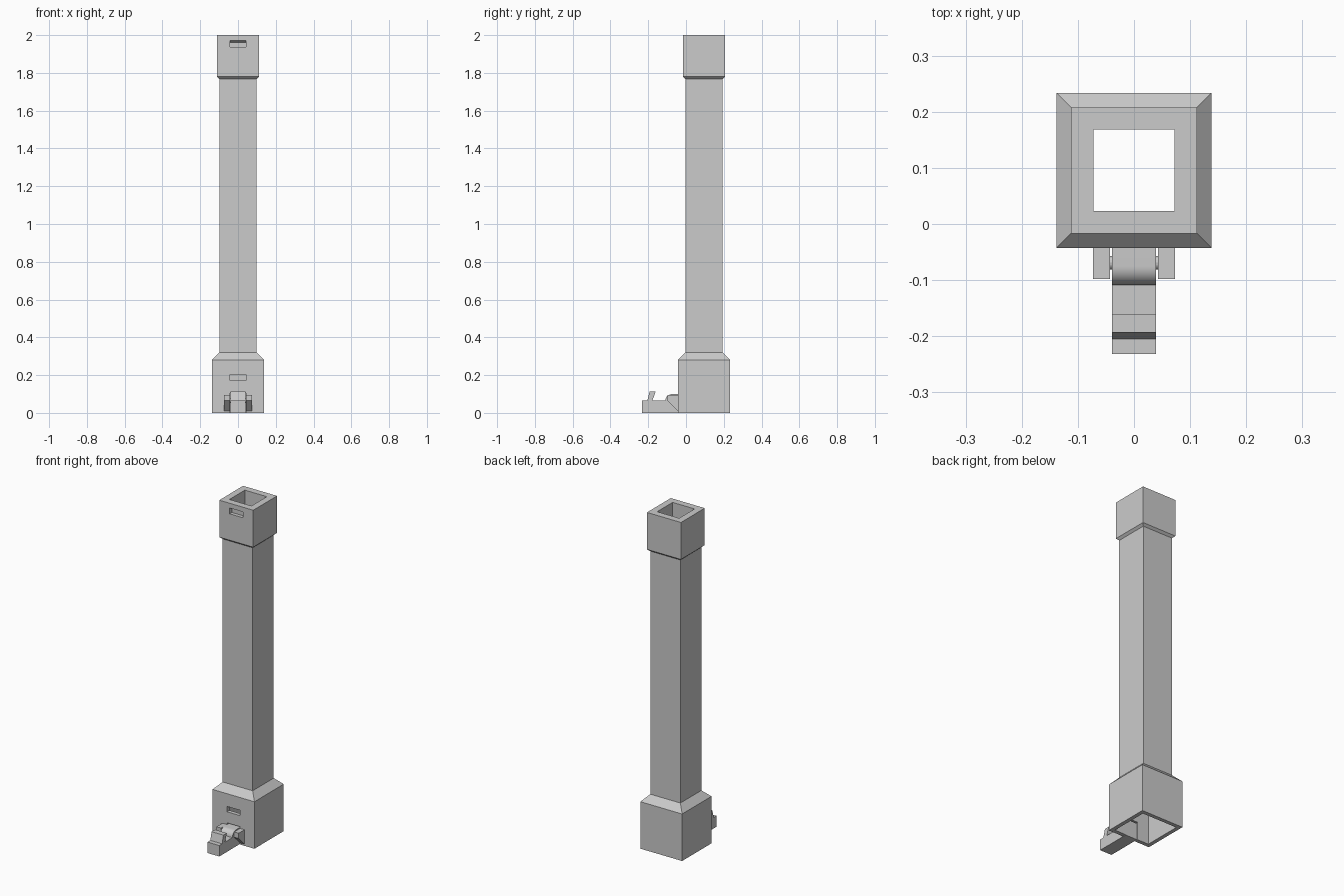
import bpy, bmesh, math

if "Cube" in bpy.data.objects:
    bpy.data.objects.remove(bpy.data.objects["Cube"])

CY = 0.0955  # tube axis in y
grey = bpy.data.materials.new("plain_grey")
grey.diffuse_color = (0.6, 0.6, 0.6, 1)
grey.use_nodes = True
grey.node_tree.nodes["Principled BSDF"].inputs["Base Color"].default_value = grey.diffuse_color


def make(name, bm):
    bmesh.ops.recalc_face_normals(bm, faces=bm.faces)
    me = bpy.data.meshes.new(name)
    bm.to_mesh(me)
    bm.free()
    ob = bpy.data.objects.new(name, me)
    bpy.context.collection.objects.link(ob)
    me.materials.append(grey)
    return ob


def square_lathe(name, profile):
    """Sweep a closed (half width, z) profile round a square."""
    bm = bmesh.new()
    rings = [[bm.verts.new((sx * h, CY + sy * h, z))
              for sx, sy in ((-1, -1), (1, -1), (1, 1), (-1, 1))]
             for h, z in profile]
    for a, b in zip(rings, rings[1:] + rings[:1]):
        for i in range(4):
            j = (i + 1) % 4
            bm.faces.new((a[i], a[j], b[j], b[i]))
    return make(name, bm)


def side_extrude(name, profile, x0, x1):
    """Extrude a (y, z) outline from x0 to x1."""
    bm = bmesh.new()
    f = bm.faces.new([bm.verts.new((x0, y, z)) for y, z in profile])
    ext = bmesh.ops.extrude_face_region(bm, geom=[f])["geom"]
    bmesh.ops.translate(bm, vec=(x1 - x0, 0, 0),
                        verts=[v for v in ext if isinstance(v, bmesh.types.BMVert)])
    return make(name, bm)


def cut(ob, name, profile, half_x):
    cutter = side_extrude(name, profile, -half_x, half_x)
    cutter.hide_render = True
    cutter.hide_set(True)
    m = ob.modifiers.new(name, "BOOLEAN")
    m.operation, m.solver, m.object = "DIFFERENCE", "EXACT", cutter


# Hollow square tube with flared socket base and top collar
tube = square_lathe("tube_body", [
    (0.138, 0), (0.138, 0.28), (0.099, 0.32), (0.099, 1.768), (0.112, 1.78),
    (0.112, 2), (0.0725, 2), (0.0725, 0.27), (0.115, 0.23), (0.115, 0)])

# Catch notch in the collar, window and lever opening in the base
cut(tube, "collar_notch_cutter",
    [(-0.05, 1.937), (0.005, 1.937), (0.005, 1.96), (-0.017, 1.972), (-0.05, 1.972)], 0.043)
cut(tube, "base_window_cutter",
    [(-0.06, 0.172), (0, 0.172), (0, 0.204), (-0.06, 0.204)], 0.043)
cut(tube, "lever_opening_cutter",
    [(-0.06, -0.02), (0, -0.02), (0, 0.106), (-0.06, 0.106)], 0.042)

# Latch lever with hook and rounded pivot hump
PY, PZ, R = -0.075, 0.065, 0.034
hump = [(PY - R * math.cos(a), PZ + R * math.sin(a))
        for a in (math.pi / 2 * i / 10 for i in range(11))]
lever = side_extrude("latch_lever", [
    (-0.232, 0), (-0.232, 0.065), (-0.205, 0.065), (-0.193, 0.112),
    (-0.161, 0.112), (-0.178, 0.065)] + hump + [(-0.022, 0.099), (-0.022, 0)], -0.039, 0.039)
bpy.context.view_layer.objects.active = lever
lever.select_set(True)
bpy.ops.object.shade_smooth_by_angle(angle=math.radians(20))

# Bracket cheeks either side of the lever
for side, s in (("left", -1), ("right", 1)):
    side_extrude("bracket_" + side, [(-0.041, 0.008), (-0.098, 0.065),
                                     (-0.098, 0.096), (-0.041, 0.096)], s * 0.043, s * 0.073)

# Pivot pin
side_extrude("pivot_pin", [(-0.069 + 0.012 * math.cos(a), 0.065 + 0.012 * math.sin(a))
                           for a in (math.tau * i / 16 for i in range(16))], -0.05, 0.05)
